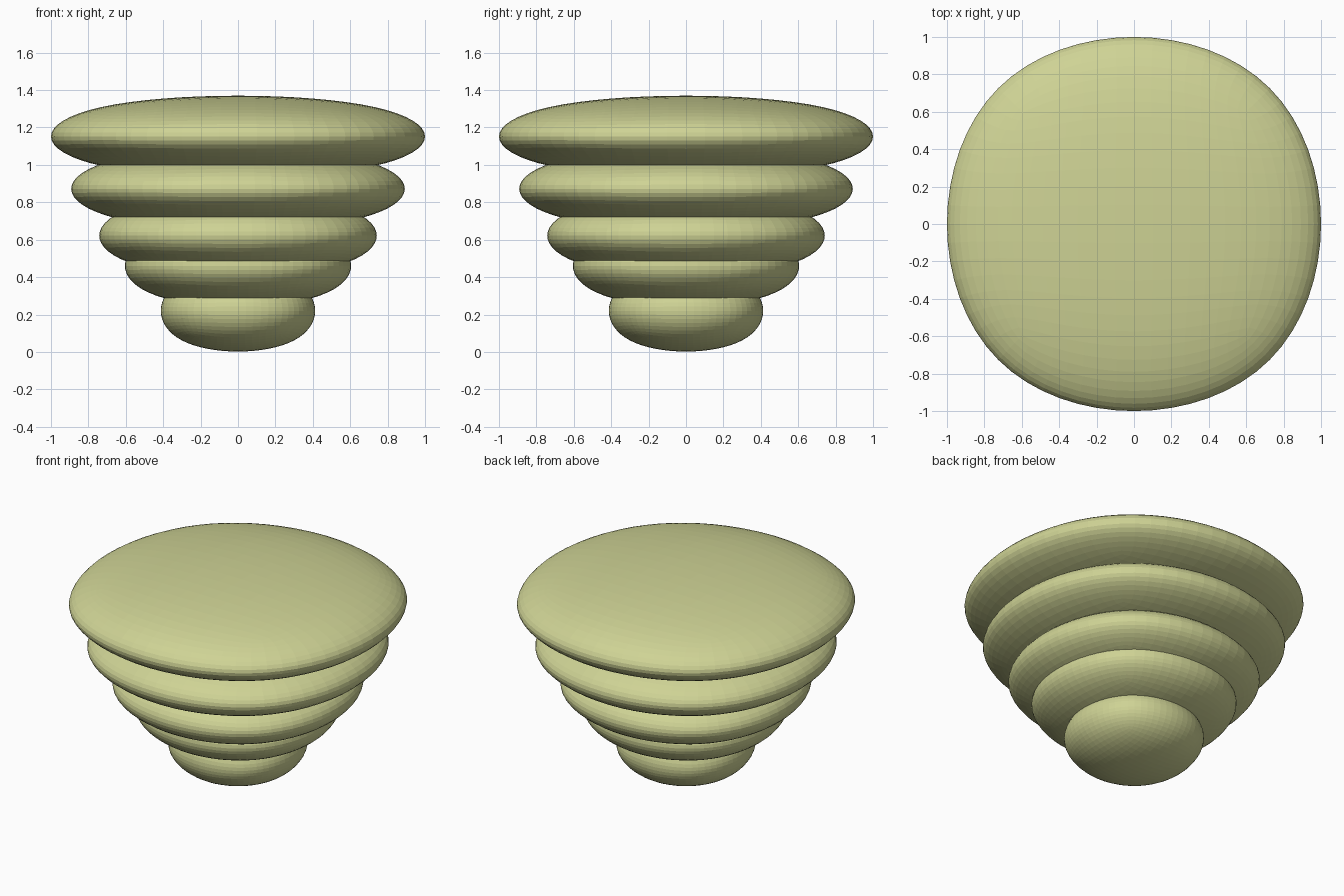
import bpy

if "Cube" in bpy.data.objects:
    bpy.data.objects.remove(bpy.data.objects["Cube"])

mat = bpy.data.materials.new("pale_olive")
mat.diffuse_color = (0.62, 0.65, 0.30, 1)
mat.use_nodes = True
mat.node_tree.nodes["Principled BSDF"].inputs["Base Color"].default_value = mat.diffuse_color

HALF_HEIGHT = 0.218
LIMIT = 0.8395  # extent of a fully subdivided cube of half-size 1


def cushion(name, z, half_width):
    """Flattened cube rounded by subdivision."""
    bpy.ops.mesh.primitive_cube_add(size=2, location=(0, 0, z))
    ob = bpy.context.object
    ob.name = name
    ob.scale = (half_width / LIMIT, half_width / LIMIT, HALF_HEIGHT / LIMIT)
    sub = ob.modifiers.new("rounding", 'SUBSURF')
    sub.levels = sub.render_levels = 4
    ob.data.materials.append(mat)
    return ob


# Tiers, from the small foot to the wide top
for name, z, half_width in [
    ("foot_tier", 0.22, 0.413),
    ("lower_tier", 0.46, 0.605),
    ("middle_tier", 0.622, 0.742),
    ("upper_tier", 0.872, 0.892),
    ("top_tier", 1.152, 1.0),
]:
    cushion(name, z, half_width)
